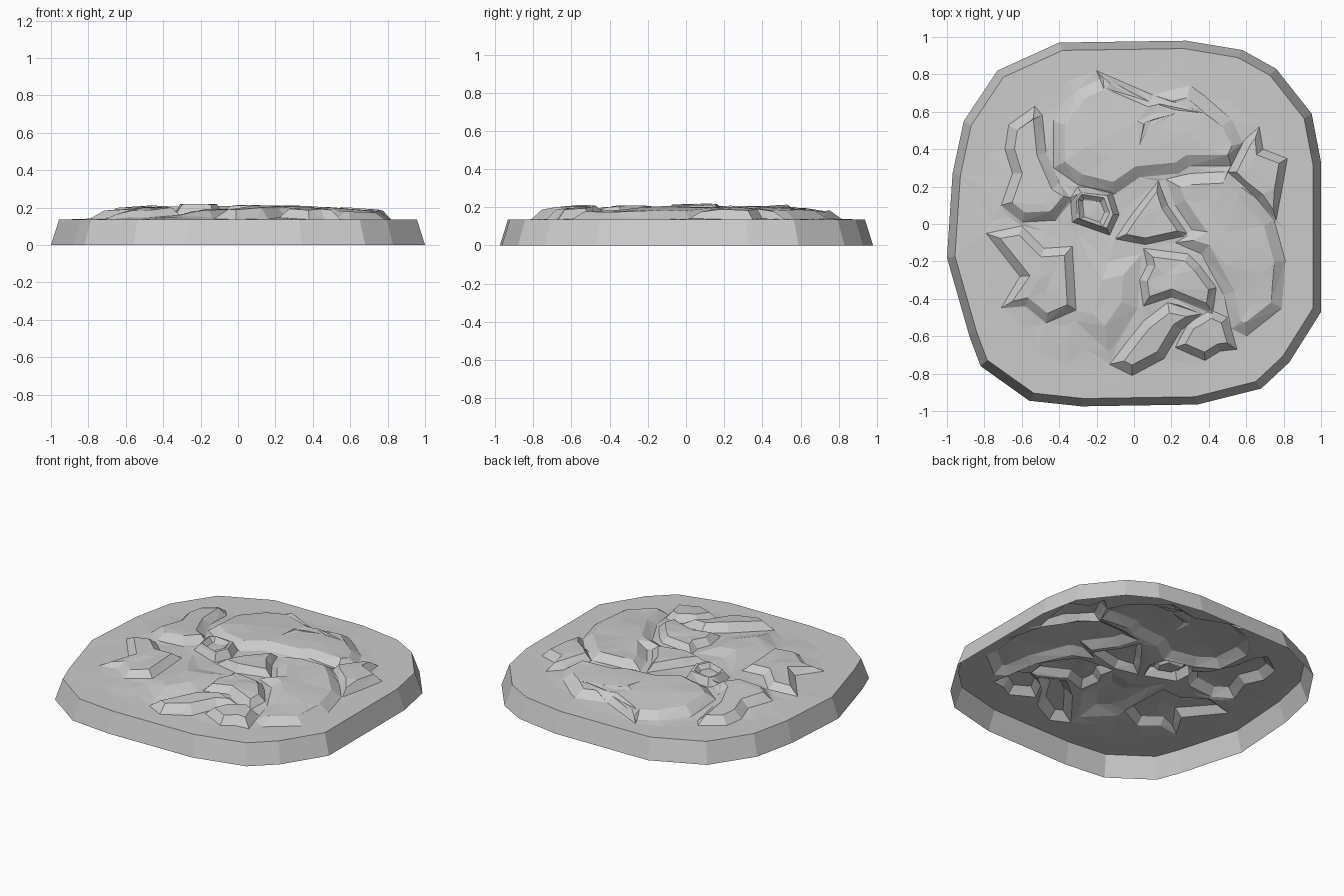
import bpy
import bmesh
import math
import random
from mathutils import Vector
from mathutils.geometry import delaunay_2d_cdt, intersect_point_line

random.seed(4)
cube = bpy.data.objects.get("Cube")
if cube:
    bpy.data.objects.remove(cube, do_unlink=True)

RIM_HEIGHT = 0.135
RIM_SCALE = 0.957


def points(*pairs):
    return [Vector(pair) for pair in pairs]


# Foot outline of the slab
outline = points(
    (-.4, .97), (-.73, .82), (-.91, .55), (-.97, .27), (-1, -.18), (-.88, -.6),
    (-.82, -.76), (-.56, -.945), (-.28, -.975), (.34, -.965), (.68, -.88),
    (.83, -.74), (1, -.47), (1, .33), (.95, .59), (.76, .83), (.58, .93), (.28, .98))

# Raised plates of the relief: contour, rise and width of the sloped edge
upper_left_limb = points(
    (-.53, .63), (-.67, .53), (-.69, .4), (-.65, .27), (-.71, .1), (-.6, .01),
    (-.42, .02), (-.3, .16), (-.4, .22), (-.47, .38), (-.49, .58))
upper_mound = points(
    (-.43, .3), (-.43, .55), (-.3, .72), (-.15, .79), (.08, .69), (.3, .74), (.52, .56),
    (.59, .42), (.54, .31), (.3, .31), (.24, .27), (.03, .25), (-.1, .16), (-.3, .21))
crest = points((-.2, .82), (-.16, .72), (0, .68), (.22, .61), (.38, .59), (.1, .69))
crest_fold = points((.02, .55), (.03, .42), (.08, .52), (.22, .59), (.1, .59))
socket_block = points(
    (-.34, .14), (-.3, .2), (-.12, .18), (-.08, .05), (-.13, -.06), (-.33, .01))
socket_hollow = points(
    (-.3, .13), (-.28, .16), (-.16, .14), (-.13, .06), (-.17, -.02), (-.29, .02))
upper_right_limb = points(
    (.5, .27), (.59, .45), (.67, .52), (.69, .4), (.82, .35), (.79, .18), (.76, .02),
    (.66, .13), (.57, .2))
right_body = points(
    (.17, .24), (.3, .27), (.5, .28), (.6, .19), (.75, .02), (.81, -.2), (.79, -.45),
    (.6, -.6), (.52, -.56), (.48, -.38), (.36, -.16), (.22, -.1), (.31, -.03), (.22, .1))
centre_plate = points(
    (-.02, .04), (.13, .23), (.18, .1), (.29, -.06), (.06, -.11), (-.1, -.08))
lower_body = points(
    (.05, -.13), (.29, -.16), (.35, -.22), (.44, -.34), (.42, -.48), (.2, -.39),
    (.05, -.44), (.03, -.3), (.07, -.22))
front_foot = points(
    (.05, -.52), (.18, -.42), (.36, -.48), (.25, -.57), (.16, -.72), (-.01, -.81),
    (-.13, -.75), (-.03, -.62))
side_foot = points(
    (.29, -.53), (.41, -.46), (.5, -.5), (.55, -.67), (.46, -.68), (.38, -.73), (.22, -.66))
lower_left_limb = points(
    (-.79, -.05), (-.6, -.01), (-.48, -.13), (-.33, -.12), (-.31, -.46), (-.47, -.53),
    (-.58, -.44), (-.71, -.45), (-.61, -.28))
lower_mound = points(
    (-.3, -.05), (-.14, -.2), (.04, -.16), (.02, -.45), (-.14, -.68), (-.31, -.52))

plates = [
    (upper_left_limb, .045, .05),
    (upper_mound, .04, .06),
    (crest, .048, .04),
    (crest_fold, .05, .03),
    (socket_block, .05, .03),
    (upper_right_limb, .047, .04),
    (right_body, .038, .06),
    (centre_plate, .047, .035),
    (lower_body, .042, .04),
    (front_foot, .05, .05),
    (side_foot, .05, .04),
    (lower_left_limb, .04, .045),
    (lower_mound, .024, .09),
]
hollows = [(socket_hollow, .025, .025)]


def edges_of(loop):
    return [(loop[i - 1], loop[i]) for i in range(len(loop))]


def signed_depth(point, loop):
    """Distance from the contour, positive inside it."""
    inside, nearest = False, math.inf
    for a, b in edges_of(loop):
        if (a.y > point.y) != (b.y > point.y):
            if point.x < a.x + (point.y - a.y) * (b.x - a.x) / (b.y - a.y):
                inside = not inside
        t = intersect_point_line(point, a, b)[1]
        closest = a.lerp(b, min(max(t, 0), 1))
        nearest = min(nearest, (point - closest).length)
    return nearest if inside else -nearest


def ramp(value):
    return min(max(value, 0), 1)


def relief_height(point):
    """Gentle dome with the raised plates on it and the hollows cut in."""
    swell = ramp((.88 - point.length) / .45)
    height = RIM_HEIGHT + .03 * swell * swell * (3 - 2 * swell)
    height += max(rise * ramp(signed_depth(point, loop) / width)
                  for loop, rise, width in plates)
    for loop, depth, width in hollows:
        height -= depth * ramp(signed_depth(point, loop) / width)
    return height


def inset(loop, width):
    """Contour moved inwards along its corner bisectors."""
    area = sum(a.x * b.y - b.x * a.y for a, b in edges_of(loop))
    side = math.copysign(1, area)
    result = []
    for i, corner in enumerate(loop):
        before = (corner - loop[i - 1]).normalized()
        after = (loop[(i + 1) % len(loop)] - corner).normalized()
        normal = Vector((-before.y - after.y, before.x + after.x)) * side
        result.append(corner + normal * width / max(1 + before.dot(after), .6))
    return result


# Plan of the top: rim, both lines of every sloped edge, loose facet points
plan, creases = [], []


def add_loop(loop):
    start, count = len(plan), len(loop)
    plan.extend(loop)
    creases.extend((start + i, start + (i + 1) % count) for i in range(count))
    return list(range(start, start + count))


rim = add_loop([corner * RIM_SCALE for corner in outline])
for loop, amount, width in plates + hollows:
    add_loop(loop)
    add_loop(inset(loop, width))

step = .13
for row in range(-6, 7):
    for column in range(-6, 7):
        spot = Vector((column + random.uniform(-.35, .35),
                       row + random.uniform(-.35, .35))) * step
        clear = min((spot - other).length for other in plan)
        if spot.length < .9 and clear > .05:
            plan.append(spot)

flat_points, _, triangles, *_ = delaunay_2d_cdt(plan, creases, [rim], 1, .002)

# Lift the plan into the relief
bm = bmesh.new()
verts = []
for point in flat_points:
    height = relief_height(point)
    if point.length < .8:
        height += random.uniform(-.004, .004)
    verts.append(bm.verts.new((point.x, point.y, height)))
for triangle in triangles:
    bm.faces.new([verts[i] for i in triangle])
loose = [v for v in bm.verts if not v.link_faces]
bmesh.ops.delete(bm, geom=loose, context='VERTS')

# Sloping side wall, open underneath
border = [e for e in bm.edges if e.is_boundary]
for edge in border:
    for vert in edge.verts:
        vert.co.z = RIM_HEIGHT
wall = bmesh.ops.extrude_edge_only(bm, edges=border)["geom"]
for vert in wall:
    if isinstance(vert, bmesh.types.BMVert):
        vert.co = (vert.co.x / RIM_SCALE, vert.co.y / RIM_SCALE, 0)

# Outer side faces up and outwards
bmesh.ops.recalc_face_normals(bm, faces=bm.faces)
bm.normal_update()
if sum(face.normal.z * face.calc_area() for face in bm.faces) < 0:
    bmesh.ops.reverse_faces(bm, faces=bm.faces)

mesh = bpy.data.meshes.new("relief_slab")
bm.to_mesh(mesh)
bm.free()
slab = bpy.data.objects.new("relief_slab", mesh)
bpy.context.collection.objects.link(slab)

stone = bpy.data.materials.new("stone_grey")
stone.use_nodes = True
grey = (.6, .6, .6, 1)
stone.diffuse_color = grey
stone.node_tree.nodes["Principled BSDF"].inputs["Base Color"].default_value = grey
mesh.materials.append(stone)
